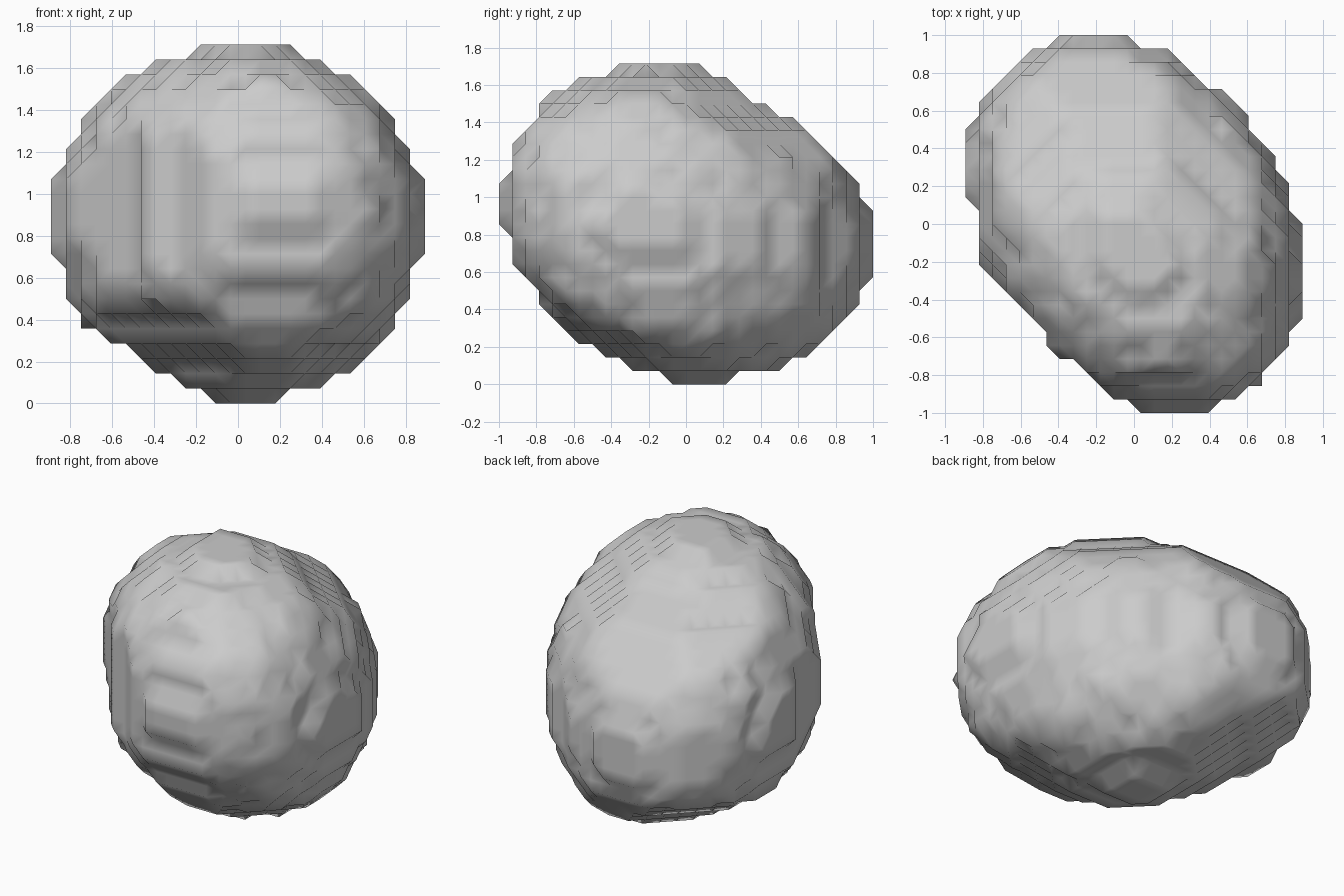
import bpy, bmesh
from itertools import product
from mathutils import Matrix, Vector, noise

cube = bpy.data.objects.get("Cube")
if cube:
    bpy.data.objects.remove(cube, do_unlink=True)

STEP = 2 / 28
COUNT = (26, 29, 25)
CENTRE = Vector((0, 0, 12 * STEP))
SLACK = .012

# Convex outlines that trim the boulder along each axis, counter-clockwise
FRONT = [(-.11, 0), (.32, 0), (.46, .07), (.82, .43), (.89, .58), (.89, 1.07),
         (.82, 1.29), (.46, 1.64), (.32, 1.71), (-.18, 1.71), (-.39, 1.64), (-.54, 1.57),
         (-.82, 1.29), (-.89, 1.07), (-.89, .72), (-.82, .43), (-.75, .36), (-.25, .07)]
SIDE = [(-.14, 0), (.21, 0), (.5, .07), (.64, .14), (.93, .43), (1, .58), (1, .93),
        (.93, 1.07), (.57, 1.43), (.21, 1.64), (.07, 1.71), (-.5, 1.71), (-.71, 1.57),
        (-.79, 1.5), (-.93, 1.29), (-1, 1.07), (-1, .86), (-.93, .64), (-.79, .43),
        (-.57, .21)]
TOP = [(.03, -1), (.39, -1), (.68, -.86), (.82, -.71), (.89, -.5), (.89, 0),
       (.82, .22), (.6, .58), (.2, .93), (-.03, 1), (-.4, 1), (-.54, .93),
       (-.82, .65), (-.89, .5), (-.89, .15), (-.82, -.2), (-.4, -.71), (-.1, -.93)]

# Oblique chops: direction, reach along it, reach against it
CHOPS = [(Vector((-.354, .354, .866)), .83, .86),
         (Vector((.354, -.354, .866)), .97, .86),
         (Vector((.455, .455, .766)), .754, .737)]

# Tilted ellipsoid for the main mass
SHAPE = Matrix(((.8, -.21, 0), (-.21, 1, -.12), (0, -.12, .735))).inverted()


def within(outline, a, b):
    for p, q in zip(outline, outline[1:] + outline[:1]):
        edge = Vector(q) - Vector(p)
        if edge.x * (b - p[1]) - edge.y * (a - p[0]) < -SLACK * edge.length:
            return False
    return True


def position(index):
    return Vector([(i - (n - 1) / 2) * STEP for i, n in zip(index, COUNT)]) + CENTRE


def solid(index):
    p = position(index)
    d = p - CENTRE
    # Rougher, pitted skin on the lower front; gentle bumps elsewhere
    rough = .03 if p.y < -.2 and p.z < 1.05 else .012
    if (d.dot(SHAPE @ d)) ** .5 > 1.035 + rough * noise.noise(p * 5.5):
        return False
    if any(not -back - SLACK < d.dot(n) < reach + SLACK for n, reach, back in CHOPS):
        return False
    return within(FRONT, p.x, p.z) and within(SIDE, p.y, p.z) and within(TOP, p.x, p.y)


def cell_faces():
    """Corner cycles of a unit cell's six sides, seen from outside."""
    for axis, side in product(range(3), range(2)):
        cycle = []
        for u, v in ((0, 0), (1, 0), (1, 1), (0, 1)):
            corner = [side] * 3
            corner[(axis + 1) % 3], corner[(axis + 2) % 3] = u, v
            cycle.append(tuple(corner))
        yield cycle if side else cycle[::-1]


CELL_FACES = list(cell_faces())
filled = {i for i in product(*(range(n) for n in COUNT)) if solid(i)}

# Skin the solid points cell by cell, with corners on the points themselves
bm = bmesh.new()
verts = {}


def add(a, b):
    return tuple(i + j for i, j in zip(a, b))


def vertex(key):
    if key not in verts:
        verts[key] = bm.verts.new(position(key))
    return verts[key]


def skin(loop):
    ring = [k for i, k in enumerate(loop) if k != loop[i - 1]]
    if len(set(ring)) < 3:
        return
    if len(ring) == len(set(ring)) == 4:
        pieces = [ring]
    else:
        pieces = [[ring[0], b, c] for b, c in zip(ring[1:], ring[2:])]
    for piece in pieces:
        if len(set(piece)) == len(piece):
            corners = [vertex(k) for k in piece]
            if not bm.faces.get(corners):
                bm.faces.new(corners)


for cell in product(*(range(-1, n) for n in COUNT)):
    links = {}
    for cycle in CELL_FACES:
        ring = [add(cell, c) for c in cycle]
        state = [c in filled for c in ring]
        for i in range(4):
            if state[i] and not state[i - 1]:
                j = i
                while state[(j + 1) % 4]:
                    j += 1
                # Each crossing is an (inside, outside) pair of points
                enter = (ring[i], ring[i - 1])
                links[enter] = (ring[j % 4], ring[(j + 1) % 4])
    while links:
        key, after = links.popitem()
        loop = [key[0]]
        while after != key:
            loop.append(after[0])
            after = links.pop(after)
        skin(loop)

for face in bm.faces:
    face.smooth = True

mesh = bpy.data.meshes.new("boulder")
bm.to_mesh(mesh)
bm.free()
boulder = bpy.data.objects.new("boulder", mesh)
bpy.context.collection.objects.link(boulder)
